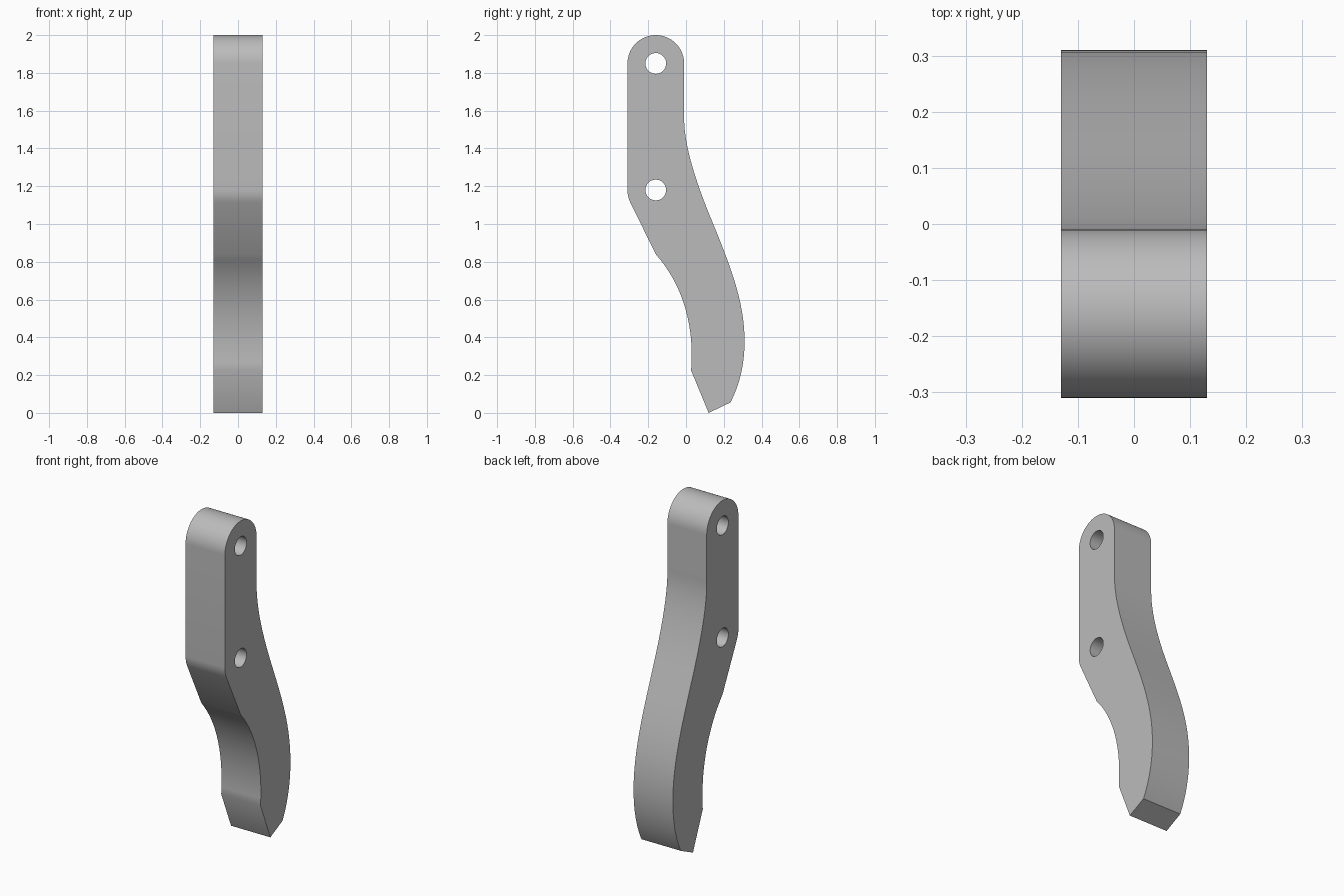
import bpy, bmesh, math
from mathutils import Vector
from mathutils.geometry import interpolate_bezier

if "Cube" in bpy.data.objects:
    bpy.data.objects.remove(bpy.data.objects["Cube"])

HALF_WIDTH = 0.13
TOP_HOLE, LOW_HOLE = (-0.16, 1.85), (-0.16, 1.18)
END_RADIUS, HOLE_RADIUS = 0.15, 0.055


def arc(center, radius, start, end, steps):
    """Points on an arc in the (y, z) plane, angles in degrees."""
    angles = [math.radians(start + (end - start) * i / steps) for i in range(steps + 1)]
    return [(center[0] + radius * math.cos(a), center[1] + radius * math.sin(a)) for a in angles]


def bezier(p0, h0, h1, p1, steps=16):
    pts = interpolate_bezier(*(Vector((*p, 0)) for p in (p0, h0, h1, p1)), steps + 1)
    return [(p.x, p.y) for p in pts]


# Side outline, clockwise from the front of the rounded top
outline = arc(TOP_HOLE, END_RADIUS, 180, 0, 32)
# Back edge: S curve down to the tip
outline += bezier((-0.01, 1.56), (-0.01, 1.40), (0.065, 1.19), (0.14, 1.01))
outline += bezier((0.14, 1.01), (0.225, 0.80), (0.31, 0.60), (0.31, 0.38))[1:]
outline += bezier((0.31, 0.38), (0.31, 0.26), (0.285, 0.15), (0.235, 0.055))[1:]
# Chisel tip
outline += [(0.12, 0.0)]
# Front edge: hollow curve, slanted flat, then a round about the lower hole
outline += bezier((0.027, 0.225), (0.045, 0.45), (-0.01, 0.67), (-0.16, 0.84))
outline += arc(LOW_HOLE, END_RADIUS, 206.5, 180, 6)

holes = [arc(c, HOLE_RADIUS, 0, 360, 32)[:-1] for c in (TOP_HOLE, LOW_HOLE)]

# Fill the outline around the holes and extrude across the width
bm = bmesh.new()
edges = []
for loop in [outline] + holes:
    verts = [bm.verts.new((-HALF_WIDTH, y, z)) for y, z in loop]
    edges += [bm.edges.new((verts[i - 1], verts[i])) for i in range(len(verts))]
bmesh.ops.triangle_fill(bm, edges=edges, use_beauty=True, normal=(-1, 0, 0))
extruded = bmesh.ops.extrude_face_region(bm, geom=bm.faces[:], use_keep_orig=True)
new_verts = [g for g in extruded["geom"] if isinstance(g, bmesh.types.BMVert)]
bmesh.ops.translate(bm, verts=new_verts, vec=(2 * HALF_WIDTH, 0, 0))
bmesh.ops.recalc_face_normals(bm, faces=bm.faces[:])
# Merge each triangulated side into clean flat faces
bmesh.ops.dissolve_limit(bm, angle_limit=math.radians(0.1), verts=[], edges=bm.edges[:])

mesh = bpy.data.meshes.new("curved_arm")
bm.to_mesh(mesh)
bm.free()
arm = bpy.data.objects.new("curved_arm", mesh)
bpy.context.collection.objects.link(arm)

# Plain grey material
grey = bpy.data.materials.new("plain grey")
grey.use_nodes = True
grey.diffuse_color = (0.5, 0.5, 0.5, 1)
grey.node_tree.nodes["Principled BSDF"].inputs["Base Color"].default_value = (0.5, 0.5, 0.5, 1)
mesh.materials.append(grey)

# Smooth curved edges, keep the rims sharp
bpy.ops.object.select_all(action='DESELECT')
arm.select_set(True)
bpy.context.view_layer.objects.active = arm
bpy.ops.object.shade_smooth_by_angle(angle=math.radians(30))
